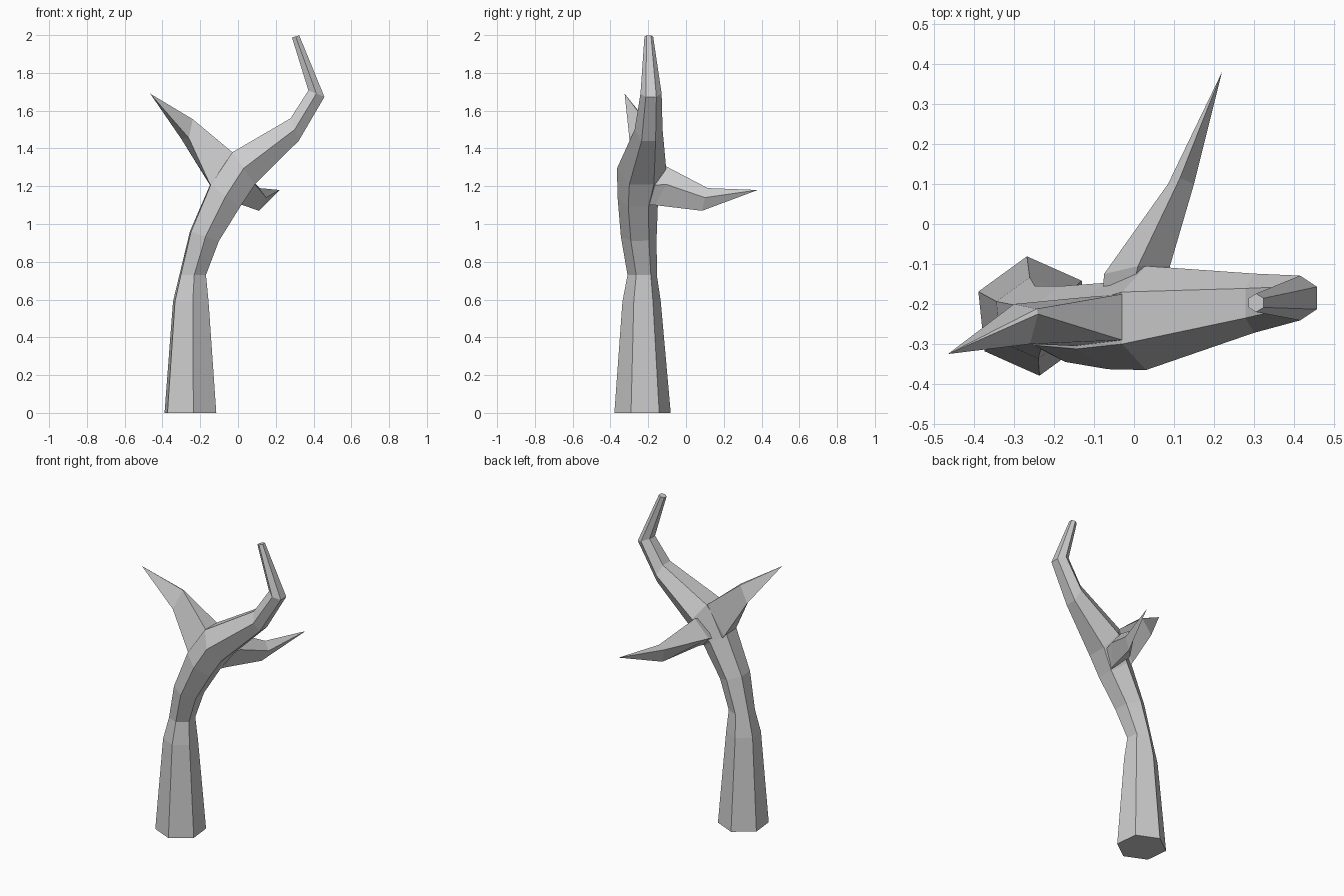
import bpy, bmesh, math
from mathutils import Vector


def loft(name, rings):
    """Skin a list of equal-length point loops and cap both ends."""
    bm = bmesh.new()
    loops = [[bm.verts.new(p) for p in r] for r in rings]
    n = len(loops[0])
    for a, b in zip(loops, loops[1:]):
        for i in range(n):
            j = (i + 1) % n
            bm.faces.new((a[i], a[j], b[j], b[i]))
    bm.faces.new(loops[0][::-1])
    bm.faces.new(loops[-1])
    bmesh.ops.remove_doubles(bm, verts=bm.verts, dist=0.0005)
    bmesh.ops.recalc_face_normals(bm, faces=bm.faces)
    me = bpy.data.meshes.new(name)
    bm.to_mesh(me)
    bm.free()
    ob = bpy.data.objects.new(name, me)
    bpy.context.collection.objects.link(ob)
    return ob


def hexagon(x, y, z, rx, ry, tilt, turn):
    """Six-sided ring leaning towards +x by tilt degrees."""
    t = math.radians(tilt)
    u, v = Vector((math.cos(t), 0, -math.sin(t))), Vector((0, 1, 0))
    pts = []
    for i in range(6):
        a = math.radians(turn + 60 * i)
        pts.append(Vector((x, y, z)) + u * rx * math.cos(a) + v * ry * math.sin(a))
    return pts


# Trunk, bending into the long right-hand limb
trunk = [
    (-0.252, -0.23, 0.00, 0.150, 0.150, 0, 96),
    (-0.250, -0.235, 0.59, 0.103, 0.102, 0, 96),
    (-0.240, -0.232, 0.73, 0.077, 0.078, 0, 96),
    (-0.178, -0.25, 0.935, 0.090, 0.095, 18, 94),
    (-0.068, -0.255, 1.15, 0.112, 0.108, 36, 92),
    (0.030, -0.235, 1.295, 0.120, 0.130, 55, 90),
    (0.300, -0.198, 1.50, 0.073, 0.074, 70, 90),
    (0.415, -0.185, 1.69, 0.053, 0.056, 22, 90),
    (0.305, -0.197, 1.993, 0.023, 0.023, -16, 90),
]
loft("trunk", [hexagon(*r) for r in trunk])

# Left branch: wide root in the fork, a kink, then a sharp point
tip = (-0.465, -0.325, 1.69)
loft("left_branch", [
    [(0.02, -0.28, 1.31), (-0.07, -0.31, 1.12), (-0.07, -0.20, 1.12), (0.02, -0.19, 1.31)],
    [(-0.03, -0.29, 1.38), (-0.148, -0.305, 1.21), (-0.145, -0.185, 1.20), (-0.03, -0.175, 1.38)],
    [(-0.24, -0.225, 1.555), (-0.26, -0.30, 1.455), (-0.30, -0.20, 1.45), (-0.243, -0.212, 1.55)],
    [tip] * 4,
])

# Back branch: flared root, a kink, then a sharp point
tip = (0.22, 0.38, 1.18)
loft("back_branch", [
    [(-0.02, -0.24, 1.28), (-0.08, -0.22, 1.16), (0.00, -0.22, 1.10), (0.05, -0.24, 1.2)],
    [(0.01, -0.105, 1.305), (-0.075, -0.125, 1.19), (0.025, -0.165, 1.10), (0.09, -0.105, 1.21)],
    [(0.115, 0.115, 1.19), (0.085, 0.10, 1.16), (0.11, 0.085, 1.07), (0.15, 0.10, 1.14)],
    [tip] * 4,
])
